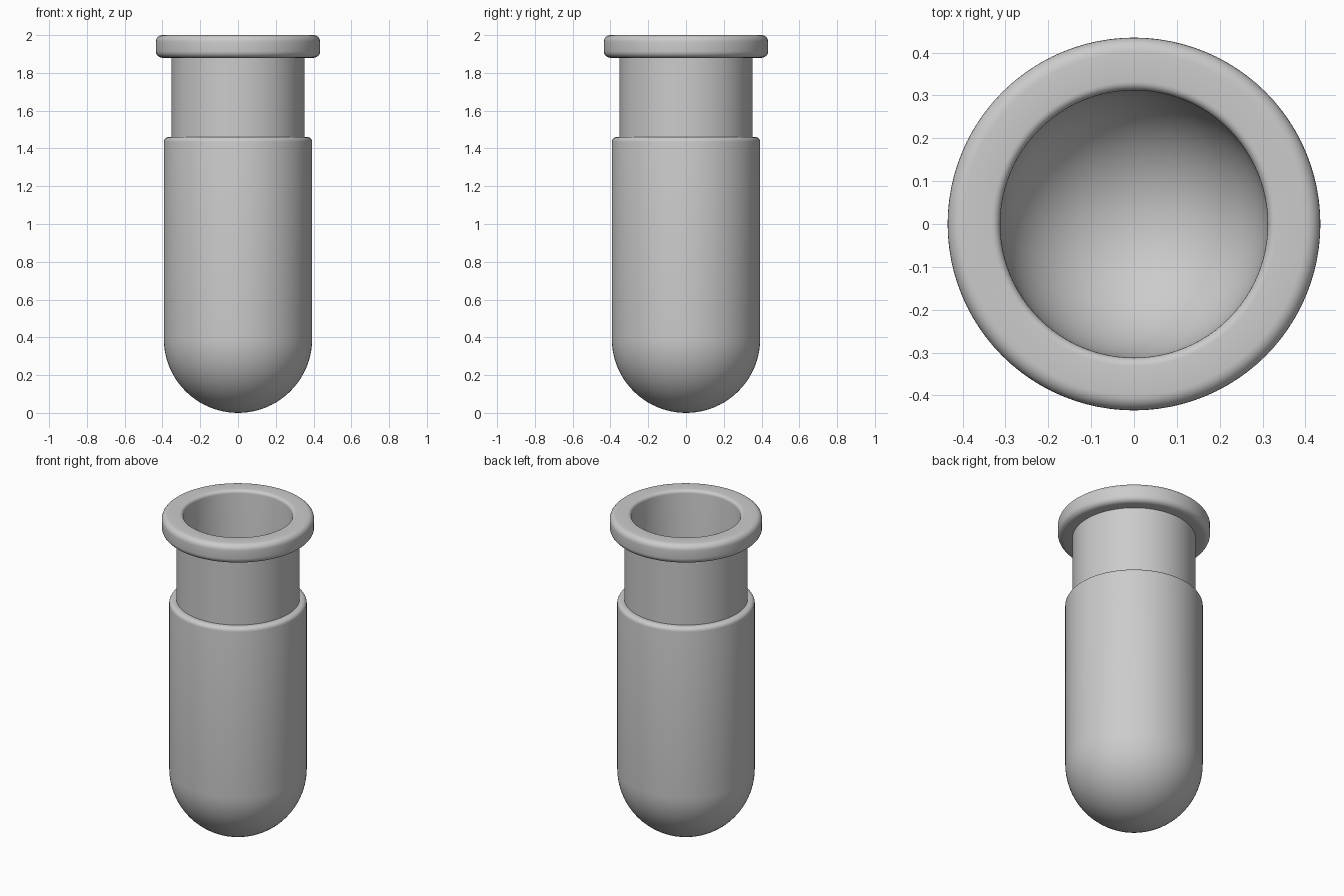
import bpy
import bmesh
from math import sin, cos, pi
from mathutils import Vector

cube = bpy.data.objects.get("Cube")
if cube:
    bpy.data.objects.remove(cube)

SEGMENTS = 96

grey = bpy.data.materials.new("plain grey")
grey.use_nodes = True
colour = (0.6, 0.6, 0.6, 1)
grey.diffuse_color = colour
grey.node_tree.nodes["Principled BSDF"].inputs["Base Color"].default_value = colour


def arc(r, z, radius, start, end, steps):
    """Profile points along an arc, angles in units of pi."""
    angles = [pi * (start + (end - start) * i / steps) for i in range(steps + 1)]
    return [(r + radius * cos(a), z + radius * sin(a)) for a in angles]


def lathe(name, profile):
    """Spin a profile of (radius, height) points around the z axis."""
    bm = bmesh.new()
    verts = [bm.verts.new((max(r, 0), 0, z)) for r, z in profile]
    edges = [bm.edges.new(pair) for pair in zip(verts, verts[1:])]
    bmesh.ops.spin(bm, geom=verts + edges, cent=Vector(), axis=(0, 0, 1),
                   angle=2 * pi, steps=SEGMENTS, use_merge=True)
    bmesh.ops.remove_doubles(bm, verts=bm.verts, dist=0.0002)
    bmesh.ops.recalc_face_normals(bm, faces=bm.faces)
    mesh = bpy.data.meshes.new(name)
    bm.to_mesh(mesh)
    bm.free()
    mesh.materials.append(grey)
    obj = bpy.data.objects.new(name, mesh)
    bpy.context.collection.objects.link(obj)
    bpy.ops.object.select_all(action="DESELECT")
    obj.select_set(True)
    bpy.context.view_layer.objects.active = obj
    bpy.ops.object.shade_smooth_by_angle(angle=pi / 6)
    return obj


body, neck, bore = 0.393, 0.352, 0.312

# Rounded bottom, straight body and shoulder
profile = arc(0, body, body, -0.5, 0, 20)
profile += arc(body - 0.025, 1.435, 0.025, 0, 0.5, 5)
# Neck and rolled rim
profile += [(neck, 1.46), (neck, 1.88)]
profile += arc(0.435 - 0.035, 1.915, 0.035, -0.5, 0, 6)
profile += arc(0.435 - 0.035, 1.965, 0.035, 0, 0.5, 6)
# Softened mouth, bore and rounded inner floor
profile += arc(bore + 0.02, 1.98, 0.02, 0.5, 1, 5)
profile += arc(0, body, bore, 0, -0.5, 20)

lathe("open_tube", profile)
